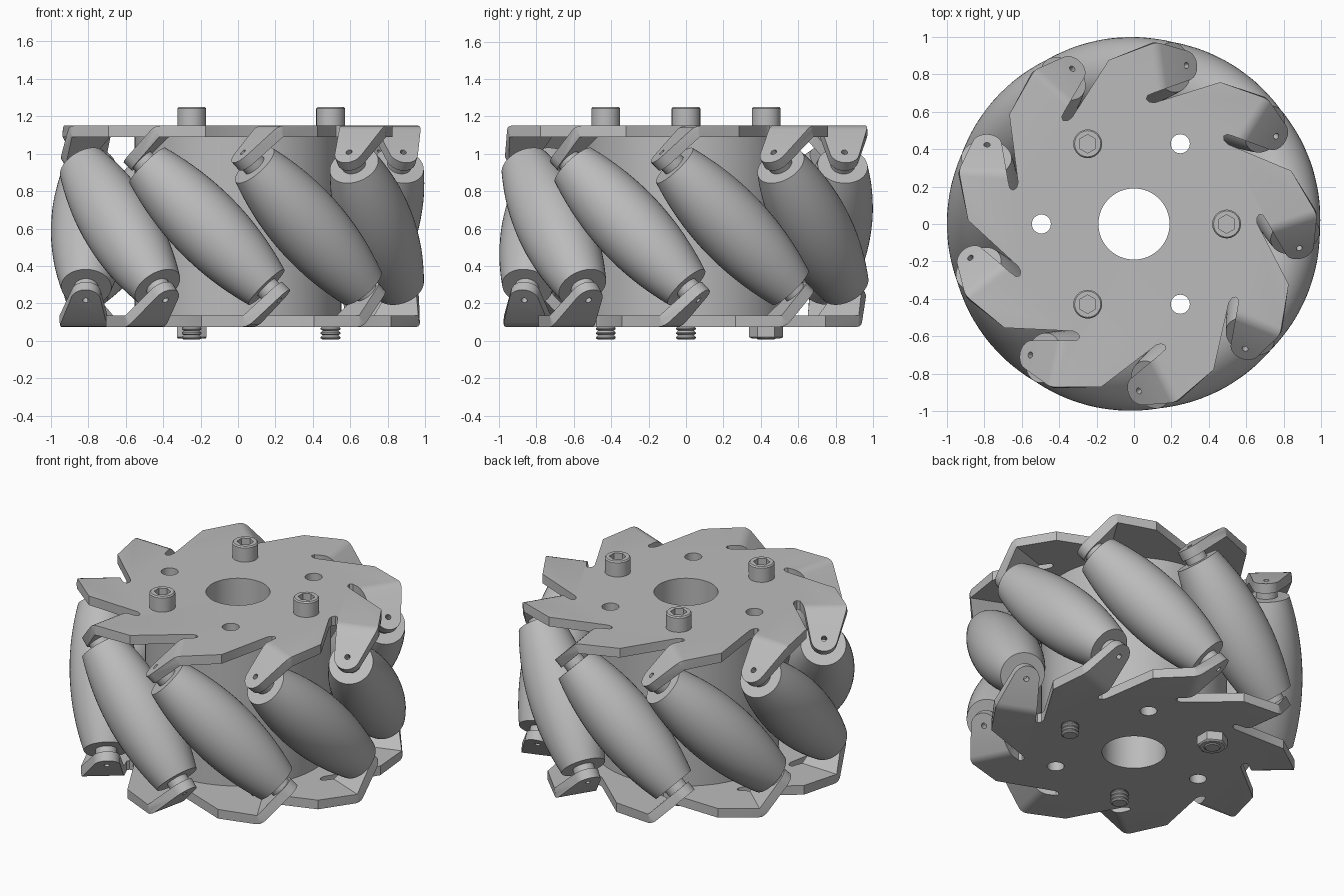
import bpy, bmesh
from math import sin, cos, pi, radians, sqrt
from mathutils import Matrix, Vector

if "Cube" in bpy.data.objects:
    bpy.data.objects.remove(bpy.data.objects["Cube"])

COUNT = 9            # rollers around the wheel
MID = 0.6125         # height of the wheel's mid plane
RC = 0.8             # radius of the roller centres
ROOT = sqrt(0.5)

grey = bpy.data.materials.new("plain_grey")
grey.use_nodes = True
grey.diffuse_color = (0.5, 0.5, 0.5, 1)
grey.node_tree.nodes["Principled BSDF"].inputs["Base Color"].default_value = (0.5, 0.5, 0.5, 1)
parts = []


def finish(name, bm, matrix=None):
    bmesh.ops.recalc_face_normals(bm, faces=bm.faces)
    mesh = bpy.data.meshes.new(name)
    bm.to_mesh(mesh)
    bm.free()
    mesh.materials.append(grey)
    obj = bpy.data.objects.new(name, mesh)
    bpy.context.collection.objects.link(obj)
    if matrix:
        obj.matrix_world = matrix
    parts.append(obj)
    return obj


def lathe(bm, profile, steps, matrix=Matrix()):
    """Revolve (radius, z, is_hex) rings; a hex ring takes its radius as apothem."""
    rings = []
    for r, z, is_hex in profile:
        ring = []
        for i in range(steps):
            t = 360 * i / steps
            k = 1 / cos(radians((t - 30) % 60 - 30)) if is_hex else 1
            a = radians(t)
            ring.append(bm.verts.new(matrix @ Vector((r * k * cos(a), r * k * sin(a), z))))
        rings.append(ring)
    for lo, hi in zip(rings, rings[1:]):
        for i in range(steps):
            j = (i + 1) % steps
            bm.faces.new((lo[i], lo[j], hi[j], hi[i]))
    bm.faces.new(rings[0][::-1])
    bm.faces.new(rings[-1])


def rod(bm, r, z0, z1, steps, matrix=Matrix()):
    lathe(bm, [(r, z0, False), (r, z1, False)], steps, matrix)


def unit(k):
    return Matrix.Rotation(radians(18 + 360 / COUNT * k), 4, "Z")


def roller_frame(k):
    # Local z runs along the tilted roller axis
    return unit(k) @ Matrix.Translation((RC, 0, MID)) @ Matrix.Rotation(radians(45), 4, "X")


def bolt_frame(i):
    return Matrix.Rotation(radians(60 * i), 4, "Z") @ Matrix.Translation((0.495, 0, 0))


def drill(obj):
    # Centre bore, six bolt holes and the roller pin holes
    bm = bmesh.new()
    rod(bm, 0.19, -0.1, 1.4, 64)
    for i in range(6):
        rod(bm, 0.051, -0.1, 1.4, 24, bolt_frame(i))
    for k in range(COUNT):
        rod(bm, 0.017, -0.6, 0.6, 12, roller_frame(k))
    cutter = finish("hole_cutter", bm)
    parts.remove(cutter)
    cutter.hide_render = True
    mod = obj.modifiers.new("holes", "BOOLEAN")
    mod.operation = "DIFFERENCE"
    mod.solver = "EXACT"
    mod.object = cutter
    bpy.context.view_layer.objects.active = obj
    bpy.ops.object.modifier_apply(modifier=mod.name)
    bpy.data.objects.remove(cutter)


# Toothed side plates, each tooth ending in a tab folded square to a roller axis
SLOT = [(0.627, -0.2), (0.634, -0.172), (0.652, -0.158), (0.67, -0.168), (0.68, -0.205)]
FOLD_IN, FOLD_OUT, SHOULDER = 0.69, 0.946, (0.887, 0.011)
TIP = [(RC + 0.08 * cos(radians(a)), 0.08 * sin(radians(a))) for a in range(165, 14, -15)]


def side_plate(name, flipped):
    bm = bmesh.new()
    sheets, folds = [], []
    for outer in (True, False):
        z, s, bend = (1.15, 0.56, -0.2) if outer else (1.09, 0.5, -0.175)
        outline, flat = [], []

        def vert(k, x, y, h):
            if flipped:
                y, h = -y, 2 * MID - h
            v = bm.verts.new(unit(k if not flipped else -k) @ Vector((x, y, h)))
            outline.append(v)
            return v

        def tab_vert(k, x, u):
            return vert(k, x, -(s + u) * ROOT, MID + (s - u) * ROOT)

        for k in range(COUNT):
            flat += [vert(k, x, y, z) for x, y in SLOT]
            first = tab_vert(k, FOLD_IN, bend)
            tip = [tab_vert(k, x, u) for x, u in TIP]
            last = tab_vert(k, FOLD_OUT, bend)
            flat += [first, last, vert(k, *SHOULDER, z)]
            bm.faces.new([first] + tip + [last])
            if outer:
                folds.append((first, last))
        bm.faces.new(flat)
        sheets.append(outline)
    top, low = sheets
    for i in range(len(top)):
        bm.faces.new((top[i - 1], top[i], low[i], low[i - 1]))
    bmesh.ops.recalc_face_normals(bm, faces=bm.faces)
    edges = [bm.edges.get(pair) for pair in folds]
    bmesh.ops.bevel(bm, geom=edges, offset=0.03, segments=3, affect="EDGES", profile=0.5)
    drill(finish(name, bm))


side_plate("top_plate", False)
side_plate("bottom_plate", True)

# Central drum
bm = bmesh.new()
rod(bm, 0.552, 0.135, 1.09, 96)
drill(finish("hub_drum", bm))

# Barrel rollers on their axles
for k in range(COUNT):
    bm = bmesh.new()
    half = 0.46
    stations = [half * (i / 10 - 1) for i in range(21)]
    barrel = [(0.2 - 0.31 * s * s, s, False) for s in stations]
    lathe(bm, barrel, 48)
    finish(f"roller_{k + 1}", bm, roller_frame(k))
    bm = bmesh.new()
    rod(bm, 0.065, -0.5, 0.5, 24)
    finish(f"axle_{k + 1}", bm, roller_frame(k))

# Socket-head bolts with threaded ends
for n, i in enumerate((0, 2, 4)):
    bm = bmesh.new()
    thread = []
    for t in range(5):
        z = 0.006 + 0.024 * t
        thread += [(0.042, z, False), (0.053, z + 0.008, False), (0.053, z + 0.014, False)]
    head = [(0.05, 0.14, False), (0.05, 1.15, False), (0.077, 1.15, False),
            (0.077, 1.242, False), (0.07, 1.25, False), (0.043, 1.25, True), (0.043, 1.19, True)]
    lathe(bm, thread + head, 24)
    finish(f"bolt_{n + 1}", bm, bolt_frame(i))

# Single hex nut
bm = bmesh.new()
lathe(bm, [(0.05, 0.012, False), (0.074, 0.012, False), (0.079, 0.02, True), (0.079, 0.075, True)], 24)
finish("hex_nut", bm, bolt_frame(2))

# Smooth the round surfaces and keep edges sharp
bpy.ops.object.select_all(action="DESELECT")
for obj in parts:
    obj.select_set(True)
bpy.context.view_layer.objects.active = parts[0]
bpy.ops.object.shade_smooth_by_angle(angle=radians(30))
